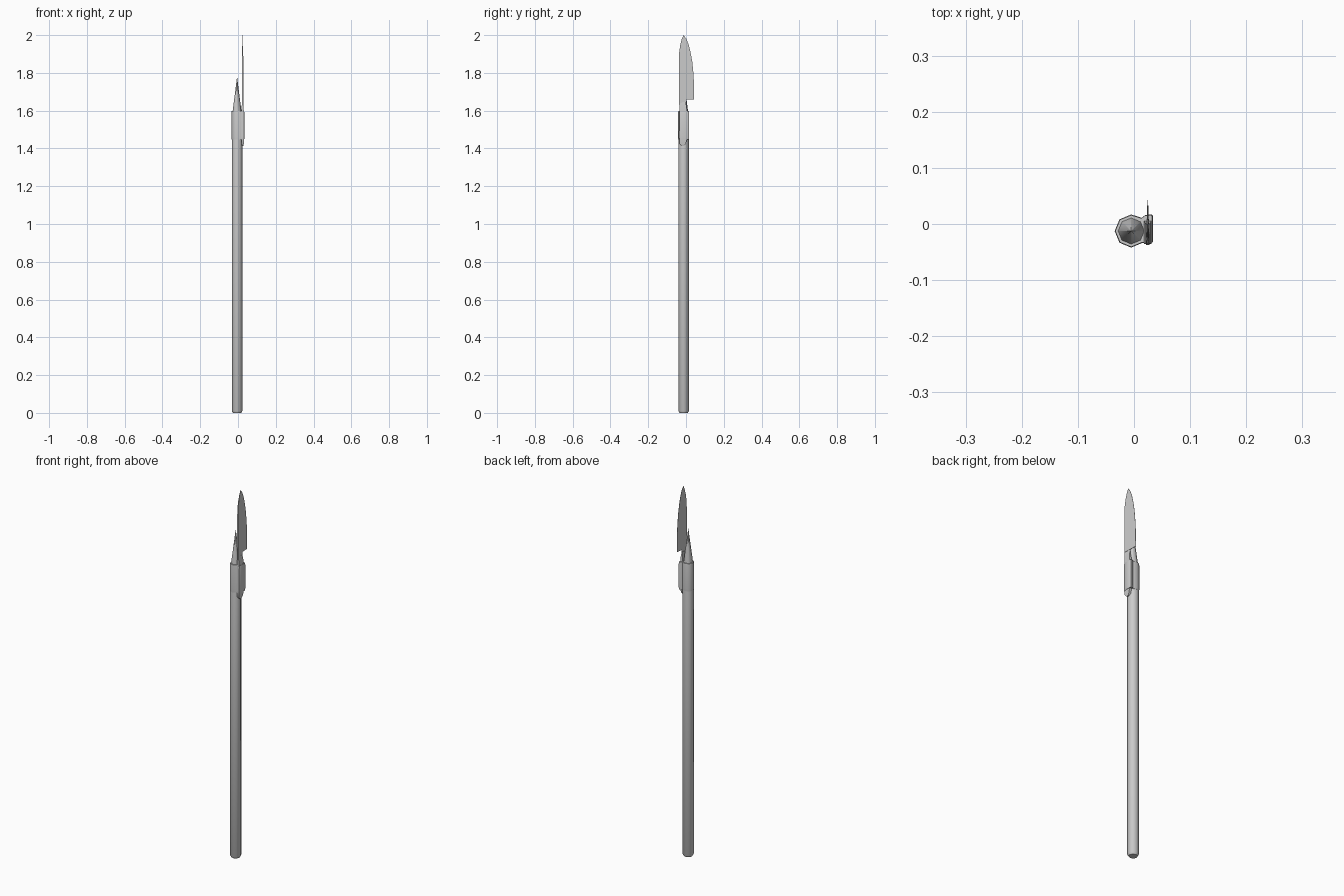
import bpy, bmesh, math

if "Cube" in bpy.data.objects:
    bpy.data.objects.remove(bpy.data.objects["Cube"])

CX, CY = -0.005, -0.0125   # shaft axis


def loft(name, rings, angle=50):
    """Skin a stack of equal-length point rings and cap both ends."""
    bm = bmesh.new()
    vr = [[bm.verts.new(p) for p in r] for r in rings]
    n = len(rings[0])
    for a, b in zip(vr, vr[1:]):
        for i in range(n):
            j = (i + 1) % n
            bm.faces.new((a[i], a[j], b[j], b[i]))
    bm.faces.new(vr[0][::-1])
    bm.faces.new(vr[-1])
    bmesh.ops.remove_doubles(bm, verts=bm.verts, dist=1e-6)
    bmesh.ops.recalc_face_normals(bm, faces=bm.faces)
    me = bpy.data.meshes.new(name)
    bm.to_mesh(me)
    bm.free()
    ob = bpy.data.objects.new(name, me)
    bpy.context.collection.objects.link(ob)
    bpy.context.view_layer.objects.active = ob
    ob.select_set(True)
    bpy.ops.object.shade_smooth_by_angle(angle=math.radians(angle))
    ob.select_set(False)
    return ob


def octagon(r, z):
    return [(CX + r * math.cos(i * math.pi / 4), CY + r * math.sin(i * math.pi / 4), z)
            for i in range(8)]


# wooden pole with chamfered foot and sharpened top
loft("pole", [octagon(0.022, 0), octagon(0.028, 0.01), octagon(0.028, 1.56),
              octagon(0.0006, 1.775)])

# binding wrapped round the pole and knife handle
def wrap_ring(s, z):
    pts = [(CX + 0.0295 * math.cos(math.radians(a)), CY + 0.0295 * math.sin(math.radians(a)))
           for a in range(90, 271, 45)]
    pts += [(0.014, -0.034), (0.020, -0.034), (0.032, -0.034), (0.034, -0.031),
            (0.034, 0.014), (0.032, 0.017), (0.020, 0.016), (0.014, 0.011)]
    return [(CX + (x - CX) * s, CY + (y - CY) * s, z) for x, y in pts]


loft("binding", [wrap_ring(0.97, 1.447), wrap_ring(1, 1.46),
                 wrap_ring(1, 1.585), wrap_ring(0.96, 1.597)])

# knife handle: (z, y low, y high, half thickness)
handle = [(1.413, -0.024, -0.010, 0.003), (1.425, -0.034, -0.001, 0.006),
          (1.46, -0.036, 0.008, 0.007), (1.58, -0.035, 0.008, 0.007),
          (1.625, -0.035, 0.002, 0.005), (1.645, -0.035, -0.001, 0.002)]
loft("knife_handle", [[(0.0245 - t, a, z), (0.0245 + t, a, z),
                       (0.0245 + t, b, z), (0.0245 - t, b, z)]
                      for z, a, b, t in handle])

# knife blade, thick spine to sharp edge
blade = [(1.60, -0.035, -0.001), (1.64, -0.036, 0.0), (1.6595, -0.036, 0.004),
         (1.66, -0.036, 0.043), (1.75, -0.037, 0.042), (1.80, -0.037, 0.039),
         (1.86, -0.037, 0.033), (1.91, -0.036, 0.024), (1.95, -0.030, 0.014),
         (1.98, -0.022, 0.002), (2.0, -0.013, -0.012)]
loft("blade", [[(0.0245 - 0.0035 * k, a, z), (0.0245 + 0.0035 * k, a, z),
                (0.025, b, z), (0.024, b, z)]
               for z, a, b in blade
               for k in [1 if z < 1.9 else max(0.2, (2.0 - z) / 0.1)]], 30)
